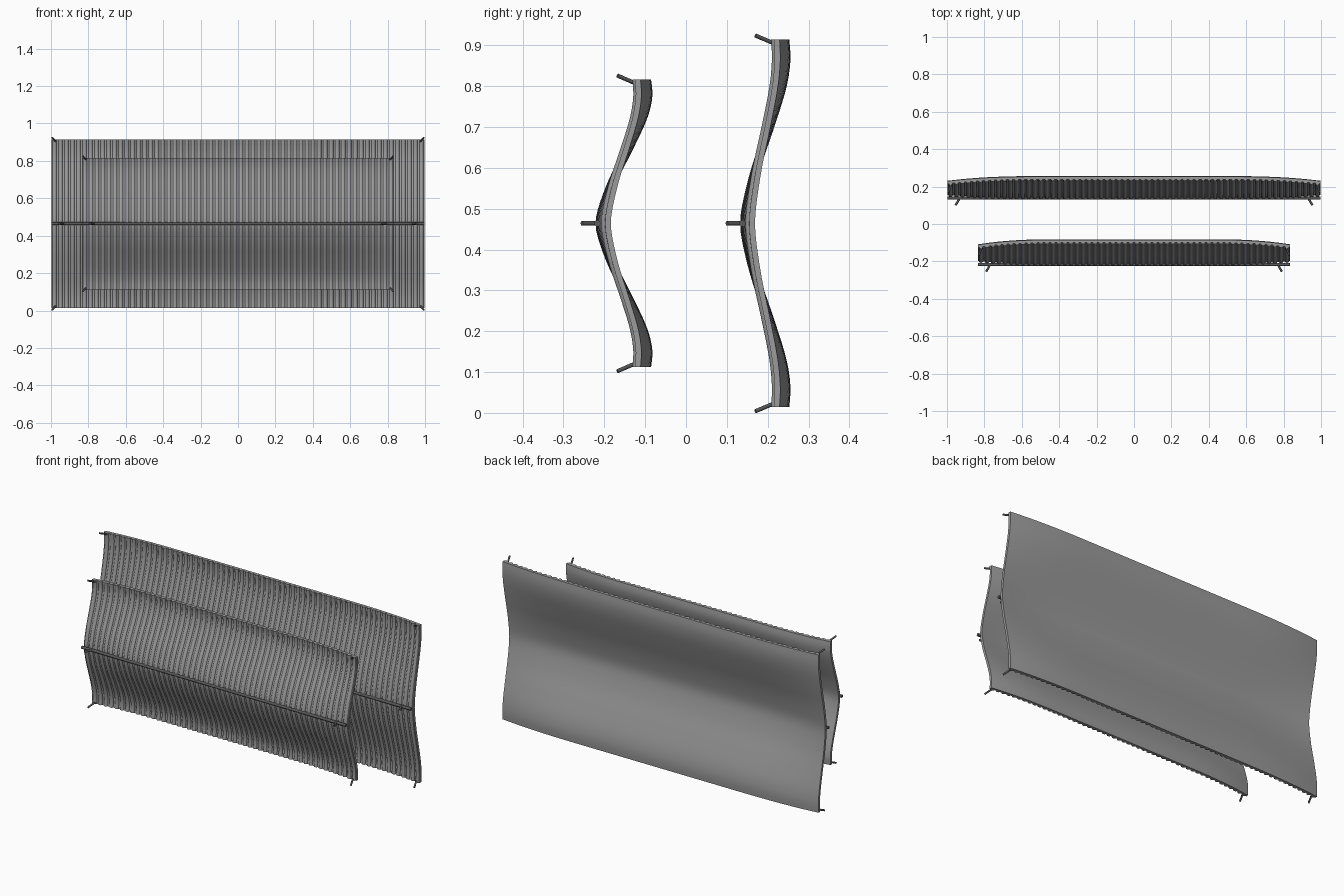
import bpy, bmesh, math
from mathutils import Vector

if "Cube" in bpy.data.objects:
    bpy.data.objects.remove(bpy.data.objects["Cube"])

# Half profile from the central ridge (u=0) to the curled edge (u=1)
PROFILE = [(0, 0), (.1, .05), (.3, .27), (.52, .60), (.74, .90), (.89, 1), (1, .97)]
ZM = 0.464
SLAB = 0.014


def material(name, v):
    m = bpy.data.materials.new(name)
    m.diffuse_color = (v, v, v, 1)
    m.use_nodes = True
    m.node_tree.nodes["Principled BSDF"].inputs["Base Color"].default_value = m.diffuse_color
    return m


SHEET = material("dark_grey", .33)
ROD = material("charcoal", .10)


def profile(u):
    n = len(PROFILE)

    def slope(i):
        if i == 0:
            return 0
        a, b = PROFILE[i - 1], PROFILE[min(i + 1, n - 1)]
        return (b[1] - a[1]) / (b[0] - a[0])
    for i in range(n - 1):
        (u0, v0), (u1, v1) = PROFILE[i], PROFILE[i + 1]
        if u <= u1 or i == n - 2:
            h = u1 - u0
            t = (u - u0) / h
            return ((2*t**3 - 3*t*t + 1) * v0 + (t**3 - 2*t*t + t) * h * slope(i)
                    + (3*t*t - 2*t**3) * v1 + (t**3 - t*t) * h * slope(i + 1))


def finish(name, bm, mat, angle=40):
    bmesh.ops.recalc_face_normals(bm, faces=bm.faces)
    me = bpy.data.meshes.new(name)
    bm.to_mesh(me)
    bm.free()
    me.materials.append(mat)
    ob = bpy.data.objects.new(name, me)
    bpy.context.collection.objects.link(ob)
    bpy.ops.object.select_all(action='DESELECT')
    ob.select_set(True)
    bpy.context.view_layer.objects.active = ob
    bpy.ops.object.shade_smooth_by_angle(angle=math.radians(angle))
    return ob


def loft(bm, rings):
    # closed rings bridged into a capped solid
    vs = [[bm.verts.new(p) for p in r] for r in rings]
    n = len(vs[0])
    for a, b in zip(vs, vs[1:]):
        for i in range(n):
            j = (i + 1) % n
            bm.faces.new((a[i], a[j], b[j], b[i]))
    bm.faces.new(vs[0])
    bm.faces.new(vs[-1][::-1])


def bar(bm, a, b, r, sides=10):
    a, b = Vector(a), Vector(b)
    rot = (b - a).to_track_quat('Z', 'Y')
    ring = [rot @ Vector((r * math.cos(k * math.tau / sides), r * math.sin(k * math.tau / sides), 0))
            for k in range(sides)]
    loft(bm, [[a + p for p in ring], [b + p for p in ring]])


def panel(name, half_w, half_h, centre, end, ribs, rod_y, corner_y, tip_y):
    # back surface: the fold is deep in the middle and shallower at the ends
    def back(x, z):
        e = max(0, (abs(x) / half_w - .5) / .5) ** 2.5
        q = profile(min(1, abs(z) / half_h))
        lo = centre[0] + (end[0] - centre[0]) * e
        hi = centre[1] + (end[1] - centre[1]) * e
        return lo + (hi - lo) * q

    zs = [half_h * (i / 20 - 1) for i in range(41)]

    # smooth backing sheet
    bm = bmesh.new()
    rings = []
    for i in range(49):
        x = half_w * (i / 24 - 1)
        ring = [(x, back(x, z), ZM + z) for z in zs]
        ring += [(x, back(x, z) - SLAB, ZM + z) for z in reversed(zs)]
        rings.append(ring)
    loft(bm, rings)
    finish(name + "_backing_sheet", bm, SHEET)

    # rounded vertical ribs on the front
    bm = bmesh.new()
    pitch = 2 * half_w / ribs
    r = pitch * .36
    for k in range(ribs):
        x = -half_w + pitch * (k + .5)
        rings = []
        for z in zs:
            y = back(x, z) - SLAB + .002
            rings.append([(x - r * math.cos(a * math.pi / 6), y - .0105 * math.sin(a * math.pi / 6), ZM + z)
                          for a in range(7)])
        loft(bm, rings)
    finish(name + "_ribs", bm, SHEET)

    # straight rod along the ridge
    bm = bmesh.new()
    bar(bm, (-half_w, rod_y, ZM), (half_w, rod_y, ZM), .008, 12)
    finish(name + "_ridge_rod", bm, ROD)

    # pegs splayed outward at the corners and on the rod
    bm = bmesh.new()
    for s in (-1, 1):
        bar(bm, (s * (half_w - .065), rod_y, ZM), (s * (half_w - .043), rod_y - .038, ZM), .006)
        for t in (-1, 1):
            bar(bm, (s * (half_w - .022), corner_y, ZM + t * (half_h - .01)),
                (s * (half_w - .004), tip_y, ZM + t * (half_h + .01)), .005)
    finish(name + "_pegs", bm, ROD)


panel("rear_panel", .997, .450, (.155, .256), (.169, .231), 62, .138, .217, .170)
panel("front_panel", .834, .352, (-.199, -.082), (-.184, -.109), 52, -.217, -.122, -.168)
